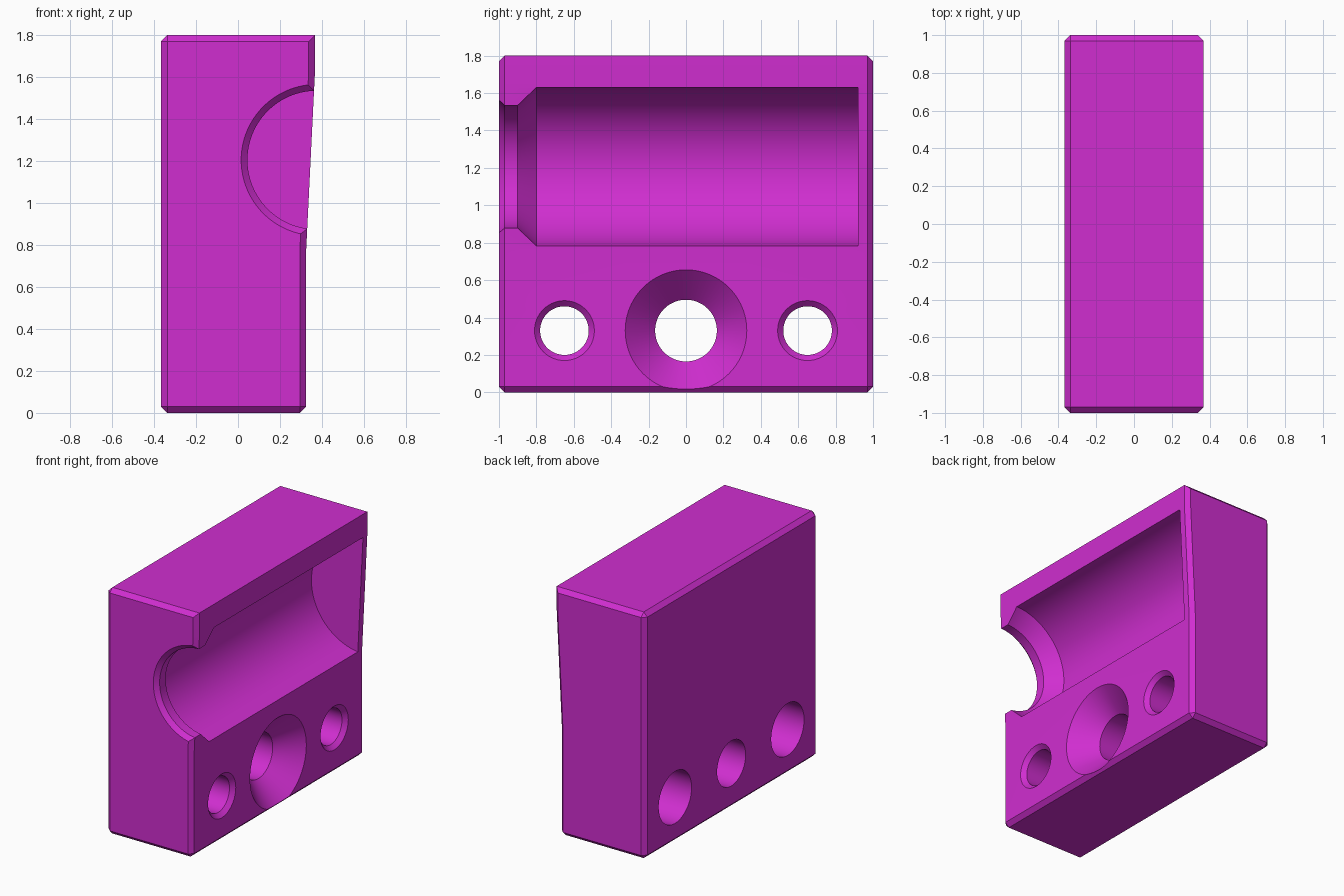
import bpy, bmesh, math
from mathutils import Matrix, Vector

if "Cube" in bpy.data.objects:
    bpy.data.objects.remove(bpy.data.objects["Cube"])

magenta = bpy.data.materials.new("magenta")
magenta.diffuse_color = (0.63, 0.027, 0.63, 1)
magenta.use_nodes = True
magenta.node_tree.nodes["Principled BSDF"].inputs["Base Color"].default_value = magenta.diffuse_color


def make_object(name, bm):
    bmesh.ops.recalc_face_normals(bm, faces=bm.faces[:])
    mesh = bpy.data.meshes.new(name)
    bm.to_mesh(mesh)
    bm.free()
    mesh.materials.append(magenta)
    obj = bpy.data.objects.new(name, mesh)
    bpy.context.collection.objects.link(obj)
    return obj


def turned(name, profile, axis, origin, steps=96):
    """Solid turned around an axis from (distance, radius) pairs."""
    bm = bmesh.new()
    rings = []
    for d, r in profile:
        rings.append([bm.verts.new((r * math.cos(a), r * math.sin(a), d))
                      for a in (math.tau * i / steps for i in range(steps))])
    for lo, hi in zip(rings, rings[1:]):
        for i in range(steps):
            j = (i + 1) % steps
            bm.faces.new((lo[i], lo[j], hi[j], hi[i]))
    bm.faces.new(rings[0][::-1])
    bm.faces.new(rings[-1])
    rot = Vector((0, 0, 1)).rotation_difference(Vector(axis)).to_matrix().to_4x4()
    bm.transform(Matrix.Translation(origin) @ rot)
    return make_object(name, bm)


# Block: side profile with a slightly leaning face, extruded along y
LEFT, LOW, HIGH, TOP = -0.367, 0.325, 0.367, 1.8
outline = [(LEFT, 0), (LOW, 0), (LOW, 0.78), (HIGH, 1.63), (HIGH, TOP), (LEFT, TOP)]
bm = bmesh.new()
base = bm.faces.new([bm.verts.new((x, -1, z)) for x, z in outline])
ext = bmesh.ops.extrude_face_region(bm, geom=[base])
bmesh.ops.translate(bm, vec=(0, 2, 0),
                    verts=[g for g in ext["geom"] if isinstance(g, bmesh.types.BMVert)])
bmesh.ops.recalc_face_normals(bm, faces=bm.faces[:])

# Chamfer every edge except the creases and the top edge of the working face
keep_sharp = {(LOW, 0.78), (HIGH, 1.63), (HIGH, TOP)}


def is_chamfered(e):
    a, b = (v.co for v in e.verts)
    if abs(a.y - b.y) < 1:
        return True
    return not any(abs(a.x - x) < 1e-4 and abs(a.z - z) < 1e-4 for x, z in keep_sharp)


bmesh.ops.bevel(bm, geom=[e for e in bm.edges if is_chamfered(e)], offset=0.03,
                offset_type='OFFSET', segments=1, profile=0.5, affect='EDGES')
block = make_object("clamp_block", bm)

# Round channel with a narrow, flared mouth at the front
cutters = [turned("channel_cutter",
                  [(-1.03, 0.39), (-0.97, 0.33), (-0.9, 0.33), (-0.8, 0.425), (0.92, 0.425)],
                  (0, 1, 0), (0.375, 0, 1.205), 128)]

# Countersunk centre hole
cutters.append(turned("centre_hole_cutter",
                      [(-0.5, 0.165), (LOW - 0.16, 0.165), (LOW + 0.1, 0.425)],
                      (1, 0, 0), (0, 0, 0.33)))

# Two side holes, counterbored from the back
for side in (-1, 1):
    cutters.append(turned("side_hole_cutter",
                          [(-0.5, 0.19), (0.0, 0.19), (0.0, 0.13),
                           (LOW - 0.03, 0.13), (LOW + 0.03, 0.19)],
                          (1, 0, 0), (0, 0.65 * side, 0.33)))

bpy.context.view_layer.objects.active = block
block.select_set(True)
for c in cutters:
    mod = block.modifiers.new("cut", 'BOOLEAN')
    mod.operation = 'DIFFERENCE'
    mod.solver = 'EXACT'
    mod.object = c
    bpy.ops.object.modifier_apply(modifier=mod.name)
    bpy.data.objects.remove(c)

bpy.ops.object.shade_smooth_by_angle(angle=math.radians(20))
